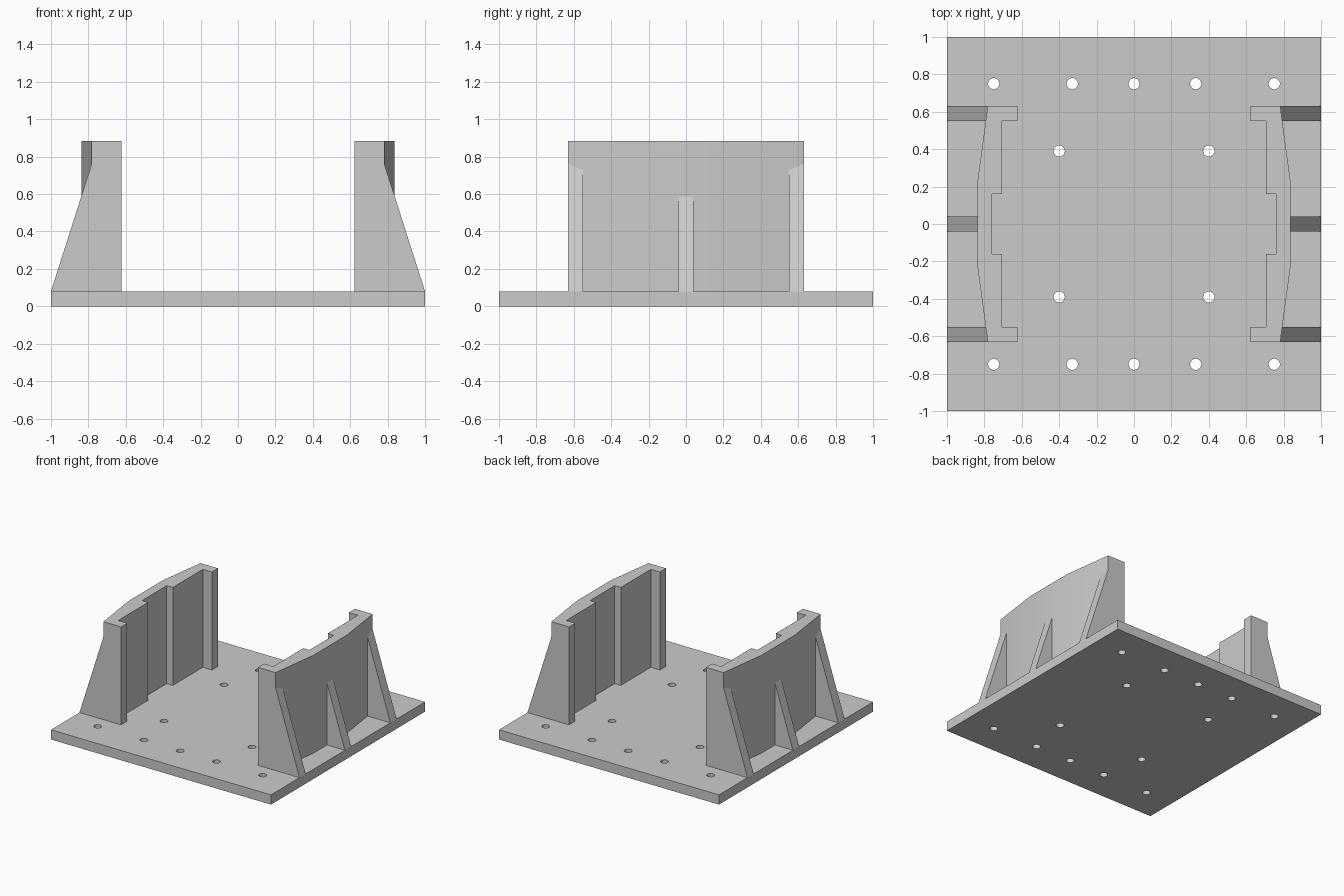
import bpy
import bmesh
import math
from mathutils import Vector

cube = bpy.data.objects.get("Cube")
if cube:
    bpy.data.objects.remove(cube, do_unlink=True)

grey = bpy.data.materials.new("plain grey")
grey.use_nodes = True
grey.diffuse_color = (0.6, 0.6, 0.6, 1)
grey.node_tree.nodes["Principled BSDF"].inputs["Base Color"].default_value = (0.6, 0.6, 0.6, 1)

BASE = 0.08   # plate thickness
TOP = 0.885   # wall height
END = 0.63    # half length of a wall
RIB = 0.08    # rib thickness


def extrude(name, points, direction):
    """Solid made by pushing a flat outline along a direction."""
    bm = bmesh.new()
    face = bm.faces.new([bm.verts.new(p) for p in points])
    result = bmesh.ops.extrude_face_region(bm, geom=[face])
    moved = [g for g in result["geom"] if isinstance(g, bmesh.types.BMVert)]
    bmesh.ops.translate(bm, verts=moved, vec=Vector(direction))
    bmesh.ops.recalc_face_normals(bm, faces=bm.faces)
    mesh = bpy.data.meshes.new(name)
    bm.to_mesh(mesh)
    bm.free()
    obj = bpy.data.objects.new(name, mesh)
    bpy.context.collection.objects.link(obj)
    mesh.materials.append(grey)
    return obj


def mirror_x(obj):
    mod = obj.modifiers.new("other side", "MIRROR")
    mod.use_axis = (True, False, False)


# Base plate
plate = extrude("base_plate", [(-1, -1, 0), (1, -1, 0), (1, 1, 0), (-1, 1, 0)], (0, 0, BASE))

# Screw holes: a row along the front and back, four inside
spots = [(x, y) for x in (-0.75, -0.33, 0, 0.33, 0.75) for y in (-0.75, 0.75)]
spots += [(x, y) for x in (-0.4, 0.4) for y in (-0.39, 0.39)]
bm = bmesh.new()
for x, y in spots:
    made = bmesh.ops.create_cone(bm, cap_ends=True, segments=32, radius1=0.03, radius2=0.03, depth=0.4)
    bmesh.ops.translate(bm, verts=made["verts"], vec=(x, y, 0.04))
hole_mesh = bpy.data.meshes.new("hole_cutter")
bm.to_mesh(hole_mesh)
bm.free()
hole_mesh.materials.append(grey)
cutter = bpy.data.objects.new("hole_cutter", hole_mesh)
bpy.context.collection.objects.link(cutter)
cutter.hide_render = True
cutter.hide_set(True)
cut = plate.modifiers.new("holes", "BOOLEAN")
cut.operation = "DIFFERENCE"
cut.solver = "EXACT"
cut.object = cutter

# Side walls: stepped inside, gently bowed outside
half = [(0.76, 0.16), (0.705, 0.16), (0.705, 0.55), (0.622, 0.55),
        (0.622, END), (0.782, END), (0.838, 0.22)]
outline = half + [(x, -y) for x, y in reversed(half)]
wall = extrude("side_wall", [(x, y, BASE) for x, y in outline], (0, 0, TOP - BASE))
mirror_x(wall)

# Sloping ribs that brace the walls from outside
SLOPE = 3.13


def rib(name, start_y, inner_x):
    peak = BASE + (1 - inner_x) * SLOPE
    points = [(inner_x, start_y, BASE), (1, start_y, BASE), (inner_x, start_y, peak)]
    mirror_x(extrude(name, points, (0, RIB, 0)))


rib("front_rib", -END, 0.782)
rib("middle_rib", -RIB / 2, 0.82)
rib("back_rib", END - RIB, 0.782)

# Smooth the bowed wall and the hole sides, keep corners sharp
bpy.ops.object.select_all(action="DESELECT")
for obj in (wall, cutter):
    obj.hide_set(False)
    obj.select_set(True)
bpy.context.view_layer.objects.active = wall
bpy.ops.object.shade_smooth_by_angle(angle=math.radians(30))
cutter.hide_set(True)
